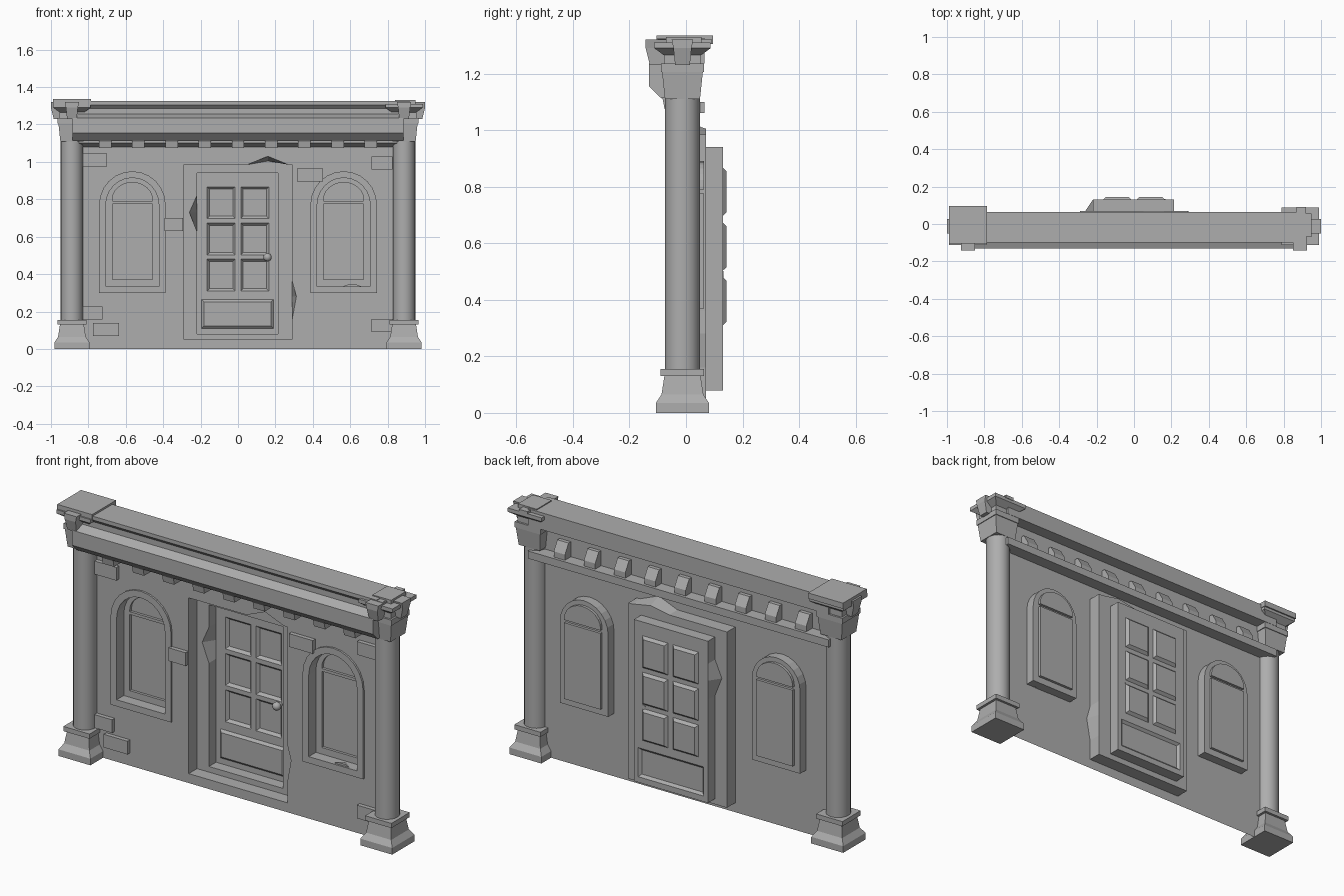
import bpy, bmesh, math
from mathutils import Matrix, Vector

cube = bpy.data.objects.get("Cube")
if cube:
    bpy.data.objects.remove(cube)

stone = bpy.data.materials.new("grey_stone")
stone.use_nodes = True
stone.diffuse_color = (0.42, 0.42, 0.42, 1)
stone.node_tree.nodes["Principled BSDF"].inputs["Base Color"].default_value = (0.42, 0.42, 0.42, 1)


def finish(name, bm, smooth=False):
    mesh = bpy.data.meshes.new(name)
    bm.to_mesh(mesh)
    bm.free()
    mesh.materials.append(stone)
    ob = bpy.data.objects.new(name, mesh)
    bpy.context.collection.objects.link(ob)
    if smooth:
        bpy.ops.object.select_all(action='DESELECT')
        ob.select_set(True)
        bpy.context.view_layer.objects.active = ob
        bpy.ops.object.shade_smooth_by_angle(angle=math.radians(40))
    return ob


def loft(name, loops, smooth=False):
    """Closed solid through loops of 3D points with equal counts."""
    bm = bmesh.new()
    rings = [[bm.verts.new(p) for p in loop] for loop in loops]
    n = len(rings[0])
    for a, b in zip(rings, rings[1:]):
        for i in range(n):
            bm.faces.new((a[i], a[(i + 1) % n], b[(i + 1) % n], b[i]))
    bm.faces.new(rings[0])
    bm.faces.new(rings[-1])
    bmesh.ops.recalc_face_normals(bm, faces=bm.faces)
    return finish(name, bm, smooth)


def box(name, x0, x1, y0, y1, z0, z1):
    return loft(name, [[(x0, y0, z), (x1, y0, z), (x1, y1, z), (x0, y1, z)] for z in (z0, z1)])


def along_x(name, profile, x0, x1):
    return loft(name, [[(x, y, z) for y, z in profile] for x in (x0, x1)])


def stack(name, cx, cy, sections):
    """Square sections (half width, height) stacked upward."""
    return loft(name, [[(cx + sx * h, cy + sy * h, z) for sx, sy in
                        ((-1, -1), (1, -1), (1, 1), (-1, 1))] for h, z in sections])


# Sheet helpers: outlines are (x, z) loops at a depth y
def rect(x0, x1, z0, z1):
    return [(x0, z0), (x1, z0), (x1, z1), (x0, z1)]


def arch(cx, hw, z0, spring, rise, n=12):
    arc = [(cx + hw * math.cos(math.pi * i / n), spring + rise * math.sin(math.pi * i / n))
           for i in range(n + 1)]
    return [(cx - hw, z0), (cx + hw, z0)] + arc


def flat(bm, y, outline, holes=()):
    edges = []
    for loop in (outline, *holes):
        vs = [bm.verts.new((x, y, z)) for x, z in loop]
        edges += [bm.edges.new((vs[i - 1], vs[i])) for i in range(len(vs))]
    bmesh.ops.triangle_fill(bm, edges=edges, use_beauty=True, normal=(0, -1, 0))


def reveal(bm, a, ya, b, yb):
    va = [bm.verts.new((x, ya, z)) for x, z in a]
    vb = [bm.verts.new((x, yb, z)) for x, z in b]
    for i in range(len(a)):
        bm.faces.new((va[i - 1], va[i], vb[i], vb[i - 1]))


def sheet(name, bm):
    bmesh.ops.remove_doubles(bm, verts=bm.verts, dist=0.0002)
    bmesh.ops.recalc_face_normals(bm, faces=bm.faces)
    if sum(f.normal.y * f.calc_area() for f in bm.faces) > 0:
        bmesh.ops.reverse_faces(bm, faces=bm.faces)
    return finish(name, bm)


WIN_X, FRAME_Y, DOOR_Y = 0.565, 0.07, 0.13

# Doorway outlines, with chipped edges
def doorway(side, top):
    return [(-0.29, 0.05), (0.29, 0.05), (0.29, 0.16), (0.29 + side, 0.28), (0.29, 0.36),
            (0.29, 0.985), (0.27, 0.985), (0.16, 0.985 + top), (0.05, 0.985), (-0.29, 0.985)]


def door_edge(chip):
    return [(-0.22, 0.08), (0.215, 0.08), (0.215, 0.94), (-0.22, 0.94),
            (-0.22, 0.82), (-0.22 - chip, 0.73), (-0.22, 0.63)]


# Wall with openings
windows = [arch(s * WIN_X, 0.142, 0.335, 0.77, 0.145) for s in (-1, 1)]
bm = bmesh.new()
flat(bm, 0, rect(-0.885, 0.885, 0, 1.1), [doorway(0.022, 0.045)] + windows)
sheet("wall", bm)

# Door surround and door
bm = bmesh.new()
reveal(bm, doorway(0.022, 0.045), 0, doorway(0, 0.02), FRAME_Y)
flat(bm, FRAME_Y, doorway(0, 0.02), [door_edge(0.04)])
reveal(bm, door_edge(0.04), FRAME_Y, door_edge(0), DOOR_Y)
sheet("door_surround", bm)

panes = [(x, x + 0.15, z, z + 0.17) for x in (-0.165, 0.015) for z in (0.31, 0.503, 0.697)]
panes.append((-0.195, 0.19, 0.11, 0.265))
bm = bmesh.new()
flat(bm, DOOR_Y, door_edge(0), [rect(*p) for p in panes])
for x0, x1, z0, z1 in panes:
    g = 0.013
    depth = -0.012 if z0 < 0.2 else 0.014
    inner = rect(x0 + g, x1 - g, z0 + g, z1 - g)
    reveal(bm, rect(x0, x1, z0, z1), DOOR_Y, inner, DOOR_Y + depth)
    flat(bm, DOOR_Y + depth, inner)
sheet("door", bm)

bm = bmesh.new()
bmesh.ops.create_uvsphere(bm, u_segments=12, v_segments=8, radius=0.022,
                          matrix=Matrix.Translation((0.158, 0.1, 0.49)))
bmesh.ops.create_cone(bm, cap_ends=True, segments=10, radius1=0.012, radius2=0.012, depth=0.03,
                      matrix=Matrix.Translation((0.158, 0.118, 0.49)) @ Matrix.Rotation(math.pi / 2, 4, 'X'))
finish("door_knob", bm, True)

# Arched windows: raised frame, deep reveal, two sunken panes
for s, opening in zip((-1, 1), windows):
    side = "left" if s > 0 else "right"
    cx = s * WIN_X
    outer = arch(cx, 0.178, 0.30, 0.77, 0.18)
    lights = [rect(cx - 0.107, cx + 0.107, 0.37, 0.775), arch(cx, 0.107, 0.79, 0.80, 0.09)]
    bm = bmesh.new()
    reveal(bm, outer, 0, outer, -0.01)
    flat(bm, -0.01, outer, [opening])
    reveal(bm, opening, -0.01, opening, 0.05)
    flat(bm, 0.05, opening, lights)
    for light in lights:
        reveal(bm, light, 0.05, light, 0.064)
        flat(bm, 0.064, light)
    sheet(side + "_window", bm)

# Chip of stone on the left window sill
loft("sill_chip", [[(0.56, 0.0, 0.334), (0.66, 0.0, 0.334), (0.61, 0.04, 0.334)],
                   [(0.59, 0.0, 0.345), (0.63, 0.0, 0.345), (0.61, 0.02, 0.345)]])

# Loose bricks standing proud of the wall
for i, (x, z, w) in enumerate([(-0.765, 1.01, 0.13), (-0.343, 0.665, 0.1), (-0.778, 0.193, 0.105),
                               (-0.705, 0.103, 0.14), (0.385, 0.93, 0.14), (0.77, 0.995, 0.11),
                               (0.77, 0.125, 0.11)]):
    box(f"brick_{i + 1}", x - w / 2, x + w / 2, -0.022, 0.0, z - 0.035, z + 0.035)

# Cornice, hollow at the back, with a row of brackets
along_x("cornice", [(0.065, 1.325), (-0.1, 1.325), (-0.1, 1.305), (-0.08, 1.285), (-0.08, 1.255),
                    (-0.13, 1.235), (-0.13, 1.155), (-0.09, 1.115), (-0.06, 1.115), (-0.06, 1.1),
                    (0, 1.08), (0, 1.06), (0.065, 1.06), (0.065, 1.1), (0, 1.1),
                    (0, 1.235), (0.065, 1.235)], -0.885, 0.885)
for i in range(9):
    x = (i - 4) * 0.1775
    along_x(f"bracket_{i + 1}", [(-0.118, 1.152), (-0.082, 1.108), (-0.076, 1.075), (0, 1.075),
                                 (0, 1.095), (0.05, 1.095), (0.05, 1.13), (0.02, 1.18), (-0.03, 1.18)],
            x - 0.033, x + 0.033)

# Corner columns
CY = -0.0125
for s in (-1, 1):
    side = "left" if s > 0 else "right"
    cx = s * 0.888
    stack(side + "_column_base", cx, CY, [(0.094, 0), (0.094, 0.035), (0.074, 0.065), (0.064, 0.13),
                                          (0.077, 0.13), (0.077, 0.155), (0.06, 0.155)])
    ring = [(cx + 0.06 * math.cos(a), CY + 0.062 * math.sin(a))
            for a in (math.tau * i / 20 for i in range(20))]
    loft(side + "_column", [[(x, y, z) for x, y in ring] for z in (0.15, 1.12)], True)
    stack(side + "_capital", cx, CY, [(0.062, 1.11), (0.072, 1.205), (0.076, 1.205), (0.076, 1.235),
                                      (0.066, 1.235), (0.066, 1.265), (0.1, 1.29), (0.1, 1.31)])
    # Keystones on the front and the outer side
    for face, d in (("front", Vector((0, -1, 0))), ("side", Vector((s, 0, 0)))):
        t = Vector((-d.y, d.x, 0))
        c = Vector((cx, CY, 0))
        reach = 0.13 if face == "front" else 0.112
        loft(f"{side}_{face}_keystone",
             [[c + d * r + t * w + Vector((0, 0, z)) for r, w in ((0.03, -h), (out, -h), (out, h), (0.03, h))]
              for z, h, out in ((1.23, 0.026, reach - 0.015), (1.29, 0.032, reach), (1.32, 0.038, reach))])

# Top slabs: whole on one end, broken on the other
box("right_cap", -0.99, -0.785, -0.105, 0.095, 1.305, 1.335)
box("left_cap_block", 0.84, 0.95, -0.07, 0.055, 1.305, 1.33)
box("left_cap_fragment", 0.87, 0.92, -0.1, 0.09, 1.305, 1.322)
